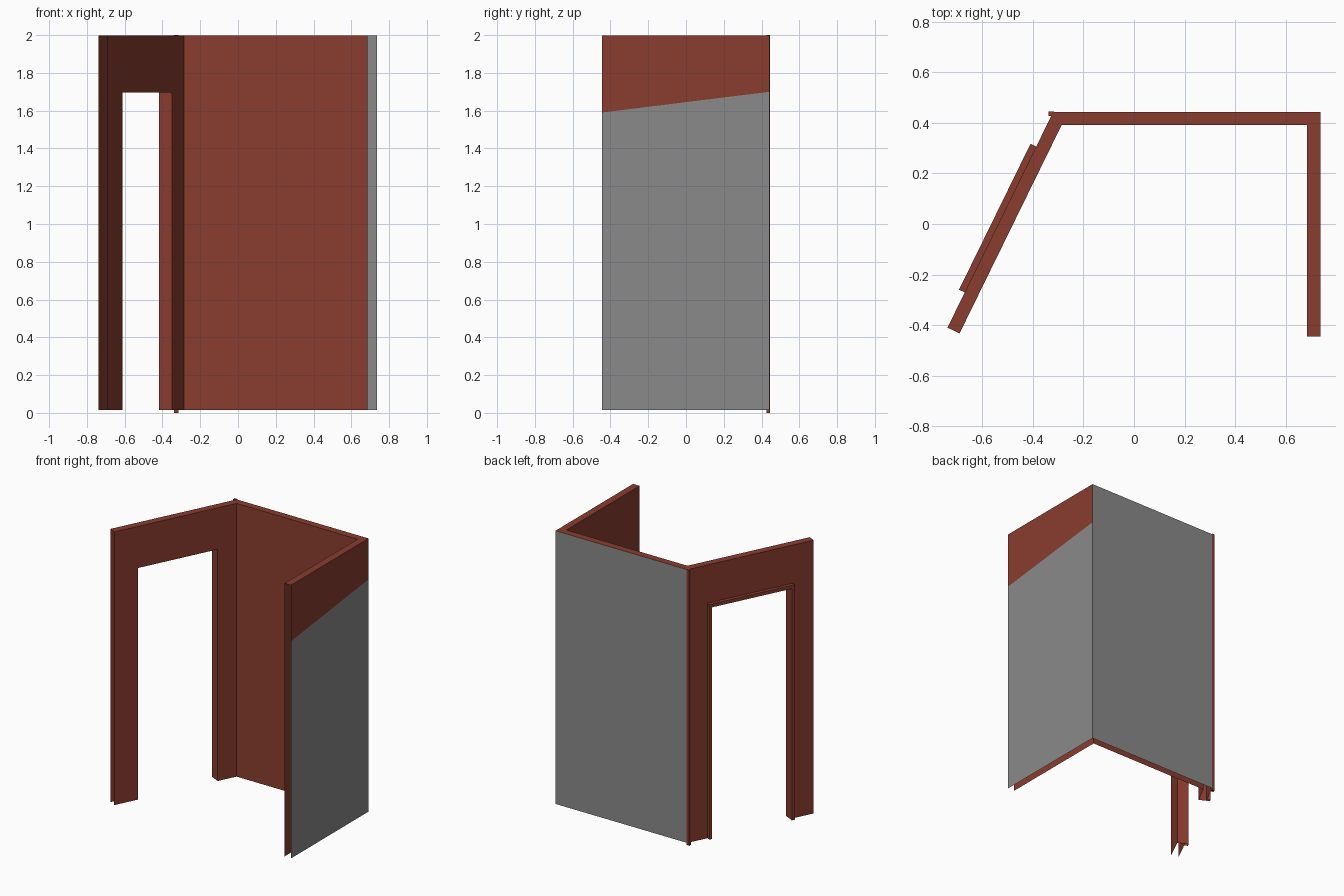
import bpy
from mathutils import Vector

if "Cube" in bpy.data.objects:
    bpy.data.objects.remove(bpy.data.objects["Cube"])


def material(name, rgb):
    m = bpy.data.materials.new(name)
    m.diffuse_color = (*rgb, 1)
    m.use_nodes = True
    m.node_tree.nodes["Principled BSDF"].inputs["Base Color"].default_value = m.diffuse_color
    return m


RED = material("brick red", (0.255, 0.046, 0.029))
GREY = material("plain grey", (0.255, 0.255, 0.255))
Z0, Z1 = 0.015, 1.997          # wall bottom and top


def build(name, quads, grey=()):
    """Flat-faced object from separate polygons; indices in grey get the grey colour."""
    verts, faces = [], []
    for q in quads:
        faces.append(range(len(verts), len(verts) + len(q)))
        verts += [tuple(v) for v in q]
    me = bpy.data.meshes.new(name)
    me.from_pydata(verts, [], [list(f) for f in faces])
    me.materials.append(RED)
    me.materials.append(GREY)
    for i in grey:
        me.polygons[i].material_index = 1
    bpy.context.collection.objects.link(bpy.data.objects.new(name, me))


def sheet(a, b, z0=Z0, z1=Z1):
    """Upright rectangle; its normal points right of the direction a to b."""
    return [(*a, z0), (*b, z0), (*b, z1), (*a, z1)]


def flat(pts, z):
    return [(*p, z) for p in pts]


# plan corners: outer and inner line of the three walls
A0, B0 = Vector((-0.738, -0.41)), Vector((-0.32, 0.443))
C0, D0 = Vector((0.737, 0.443)), Vector((0.737, -0.446))
C1, D1 = Vector((0.685, 0.392)), Vector((0.685, -0.446))
d = (B0 - A0).normalized()
n = Vector((-d.y, d.x))        # outward normal of the angled wall
T, L = -0.053, (B0 - A0).length


def P(s, off):
    return A0 + d * s + n * off


A1 = P(0, T)
Li = (C1.y - A1.y) / d.y       # inner length, up to the back wall's inner face
B1 = P(Li, T)

# back wall: red inside, grey outside, capped on top
build("back_wall", [sheet(B1, C1), sheet(C0, B0), flat([B0, B1, C1, C0], Z1)], grey=[1])

# side wall: hollow and open at the front end, outer face red above a sloping line
lo, hi = 1.59, 1.70
build("side_wall", [
    sheet(C1, D1),
    [(*D0, Z0), (*C0, Z0), (*C0, hi), (*D0, lo)],
    [(*D0, lo), (*C0, hi), (*C0, Z1), (*D0, Z1)],
    flat([C1, D1, D0, C0], Z1)], grey=[1])

# angled wall with a doorway
S0, S1, H = 0.178, 0.777, 1.695
F = 0.025                      # how far the door trim stands out
parts = [flat([A0, A1, B1, B0], Z1)]
for a, b, z in ((0, S0, Z0), (S0, S1, H), (S1, None, Z0)):
    parts.append(sheet(P(a, T), P(Li if b is None else b, T), z))
    parts.append(sheet(P(L if b is None else b, 0), P(a, 0), z))
parts += [sheet(P(S0, T), P(S0, F), Z0, H)[::-1],
          sheet(P(S1, T), P(S1, F), Z0, H),
          flat([P(S0, T), P(S0, F), P(S1, F), P(S1, T)], H)]
build("door_wall", parts)

# door trim on the outside: face, outer edges and top ledge
E0, E1, HT = 0.155, 0.798, 1.72
trim = [sheet(P(b, F), P(a, F), z, HT)
        for a, b, z in ((E0, S0, Z0), (S0, S1, H), (S1, E1, Z0))]
trim += [sheet(P(E0, F), P(E0, 0), Z0, HT), sheet(P(E1, 0), P(E1, F), Z0, HT),
         flat([P(E0, 0), P(E1, 0), P(E1, F), P(E0, F)], HT)]
build("door_trim", trim)

# slim full-height post at the back corner
c = [(-0.338, 0.427), (-0.316, 0.427), (-0.316, 0.446), (-0.338, 0.446)]
build("corner_post", [sheet(c[i], c[(i + 1) % 4], 0, 2) for i in range(4)]
      + [flat(c, 2), flat(c[::-1], 0)])
